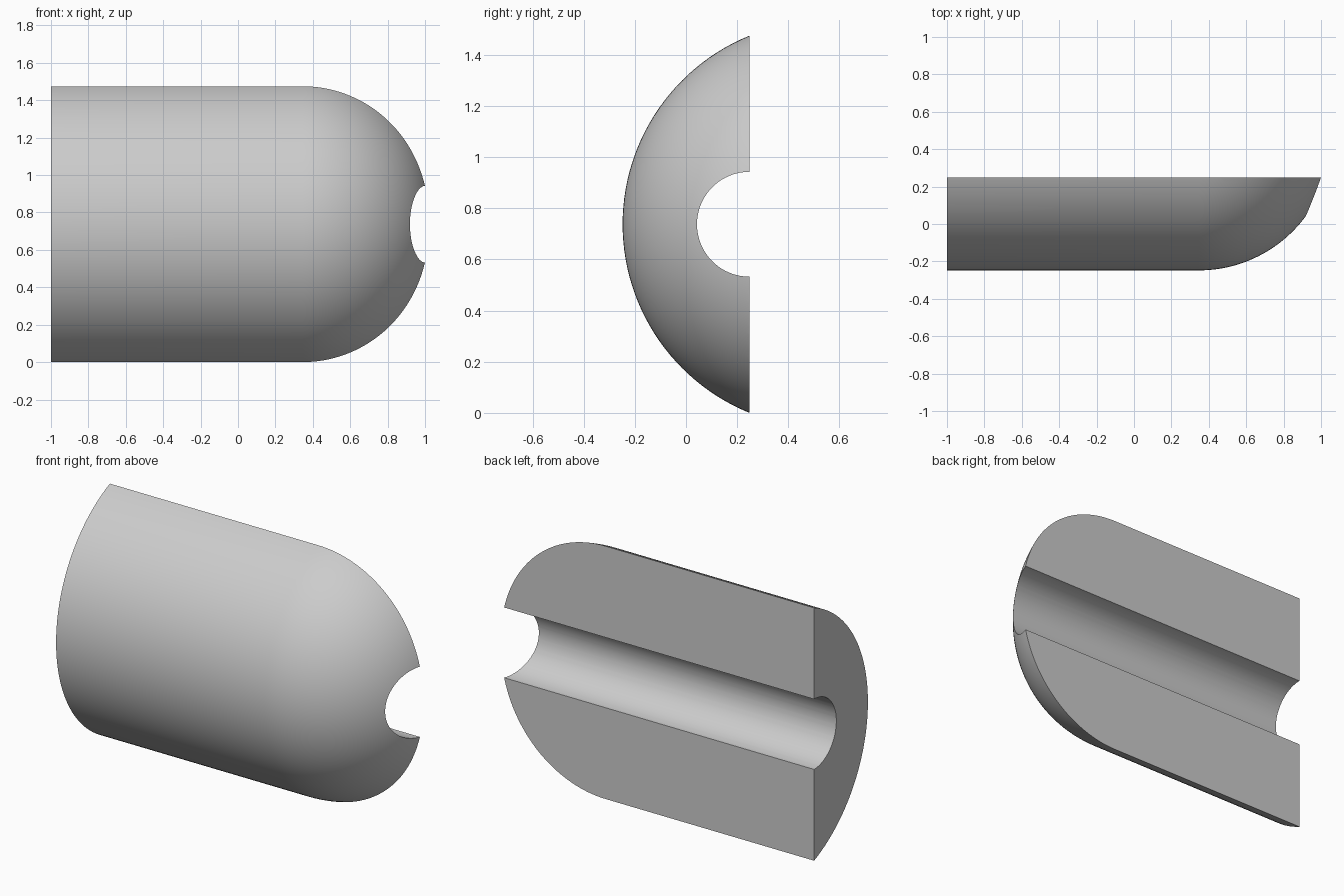
import bpy
import bmesh
import math
from mathutils import Matrix, Vector

cube = bpy.data.objects.get("Cube")
if cube:
    bpy.data.objects.remove(cube, do_unlink=True)

# Main dimensions
OUTER_R = 0.796          # radius of the round body
NOSE_R = 0.71            # radius of the rounded nose
NOSE_X = 0.346           # where the nose begins
BORE_R = 0.205
BACK_Y = 0.248           # flat back face
AXIS_Y = BACK_Y + 0.3    # body axis lies behind the flat back
AXIS_Z = 0.7375

grey = bpy.data.materials.new("plain grey")
grey.use_nodes = True
colour = (0.6, 0.6, 0.6, 1)
grey.diffuse_color = colour
grey.node_tree.nodes["Principled BSDF"].inputs["Base Color"].default_value = colour


def make_object(name, bm):
    bmesh.ops.recalc_face_normals(bm, faces=bm.faces[:])
    mesh = bpy.data.meshes.new(name)
    bm.to_mesh(mesh)
    bm.free()
    mesh.materials.append(grey)
    obj = bpy.data.objects.new(name, mesh)
    bpy.context.collection.objects.link(obj)
    return obj


# Body: a straight side and rounded nose, turned around the x axis
profile = [(-1, 0), (-1, OUTER_R)]
arc_steps = 40
for i in range(arc_steps + 1):
    a = math.pi / 2 * i / arc_steps
    profile.append((NOSE_X + NOSE_R * math.sin(a),
                    OUTER_R - NOSE_R + NOSE_R * math.cos(a)))
profile.append((NOSE_X + NOSE_R, 0))

bm = bmesh.new()
verts = [bm.verts.new((x, AXIS_Y - r, AXIS_Z)) for x, r in profile]
edges = [bm.edges.new(pair) for pair in zip(verts, verts[1:])]
bmesh.ops.spin(bm, geom=verts + edges, cent=(0, AXIS_Y, AXIS_Z), axis=(1, 0, 0),
               angle=math.tau, steps=144, use_merge=True)
bmesh.ops.remove_doubles(bm, verts=bm.verts[:], dist=0.0001)

# Flat back: slice the turned body and cap it
bmesh.ops.bisect_plane(bm, geom=bm.verts[:] + bm.edges[:] + bm.faces[:],
                       plane_co=Vector((0, BACK_Y, 0)), plane_no=Vector((0, 1, 0)),
                       clear_outer=True)
rim = [e for e in bm.edges if e.is_boundary]
bmesh.ops.holes_fill(bm, edges=rim, sides=0)
body = make_object("body", bm)

# Bore: lengthwise half-round channel in the back
bm = bmesh.new()
sides = 96
place = (Matrix.Translation((0, BACK_Y, AXIS_Z)) @ Matrix.Rotation(math.pi / 2, 4, "Y")
         @ Matrix.Rotation(math.pi / sides, 4, "Z"))
bmesh.ops.create_cone(bm, cap_ends=True, segments=sides, radius1=BORE_R,
                      radius2=BORE_R, depth=2.6, matrix=place)
cutter = make_object("bore_cutter", bm)
cutter.hide_render = True

cut = body.modifiers.new("bore", "BOOLEAN")
cut.operation = "DIFFERENCE"
cut.solver = "EXACT"
cut.object = cutter

bpy.ops.object.select_all(action="DESELECT")
body.select_set(True)
bpy.context.view_layer.objects.active = body
bpy.ops.object.modifier_apply(modifier=cut.name)
bpy.data.objects.remove(cutter, do_unlink=True)
bpy.ops.object.shade_smooth_by_angle(angle=math.radians(30))
